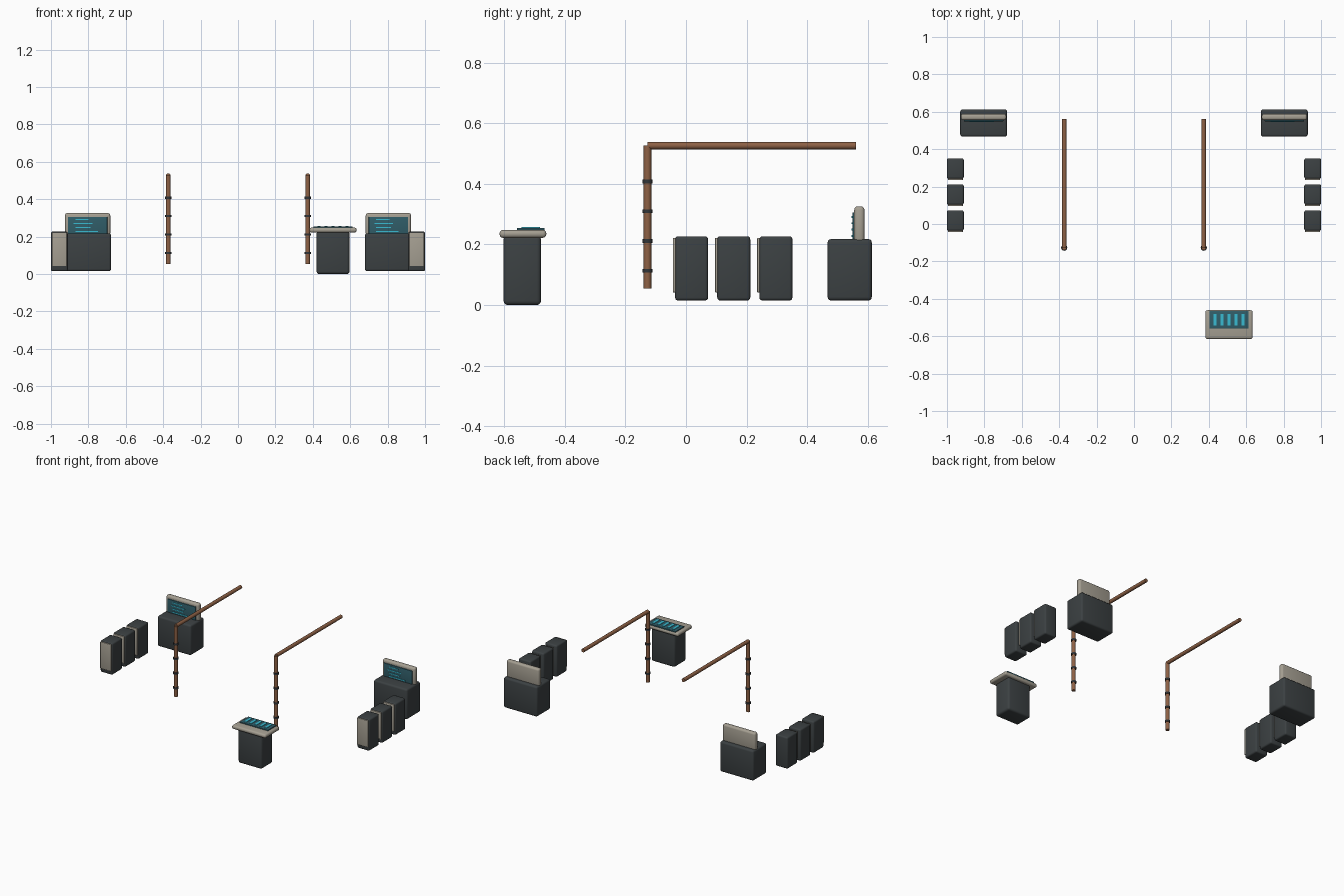
import bpy, bmesh, math
from mathutils import Vector

if "Cube" in bpy.data.objects:
    bpy.data.objects.remove(bpy.data.objects["Cube"])


def mat(name, rgb):
    m = bpy.data.materials.new(name)
    m.diffuse_color = (*rgb, 1)
    m.use_nodes = True
    m.node_tree.nodes["Principled BSDF"].inputs["Base Color"].default_value = m.diffuse_color
    return m


DARK = mat("dark_metal", (0.045, 0.053, 0.056))
BEIGE = mat("beige_plastic", (0.38, 0.35, 0.29))
SCREEN = mat("screen_teal", (0.03, 0.11, 0.14))
CYAN = mat("cyan_glow", (0.04, 0.50, 0.65))
COPPER = mat("copper", (0.27, 0.12, 0.06))
RING = mat("ring_dark", (0.03, 0.035, 0.04))


def finish(bm, name, material):
    me = bpy.data.meshes.new(name)
    bm.to_mesh(me)
    bm.free()
    me.materials.append(material)
    ob = bpy.data.objects.new(name, me)
    bpy.context.collection.objects.link(ob)
    bpy.ops.object.select_all(action='DESELECT')
    ob.select_set(True)
    bpy.context.view_layer.objects.active = ob
    bpy.ops.object.shade_smooth_by_angle(angle=math.radians(35))
    return ob


def box(name, x, y, z, material, bevel=0.0):
    """Box from (min, max) ranges with optional rounded edges."""
    bm = bmesh.new()
    bmesh.ops.create_cube(bm, size=1)
    for v in bm.verts:
        v.co = Vector([(r[0] + r[1]) / 2 + c * (r[1] - r[0])
                       for r, c in zip((x, y, z), v.co)])
    if bevel:
        bmesh.ops.bevel(bm, geom=bm.edges[:], offset=bevel, segments=3,
                        profile=0.5, affect='EDGES')
    return finish(bm, name, material)


def rod(name, a, b, r, material):
    """Cylinder from point a to point b."""
    a, b = Vector(a), Vector(b)
    bm = bmesh.new()
    bmesh.ops.create_cone(bm, cap_ends=True, segments=16, radius1=r,
                          radius2=r, depth=(b - a).length)
    q = Vector((0, 0, 1)).rotation_difference(b - a)
    for v in bm.verts:
        v.co = q @ v.co + (a + b) / 2
    return finish(bm, name, material)


for side, s in (("left", -1), ("right", 1)):
    cx = s * 0.804

    # rear console: cabinet, upright monitor, screen and readout lines
    box(f"{side}_console_cabinet", (cx - 0.125, cx + 0.125), (0.467, 0.613),
        (0.015, 0.218), DARK, 0.012)
    box(f"{side}_monitor", (cx - 0.121, cx + 0.121), (0.555, 0.589),
        (0.205, 0.326), BEIGE, 0.012)
    box(f"{side}_monitor_screen", (cx - 0.105, cx + 0.105), (0.549, 0.558),
        (0.205, 0.306), SCREEN, 0.001)
    for i, w in enumerate((0.07, 0.10, 0.08, 0.12)):
        z = 0.291 - i * 0.021
        x0 = cx - 0.065 - (0.01 if i == 1 else 0)
        box(f"{side}_readout_line_{i + 1}", (x0, x0 + w), (0.546, 0.550),
            (z - 0.003, z + 0.003), CYAN)

    # row of three narrow cabinets with pale front panels
    sx = s * 0.955
    for i in range(3):
        y = -0.036 + i * 0.139
        box(f"{side}_side_cabinet_{i + 1}", (sx - 0.045, sx + 0.045),
            (y, y + 0.109), (0.015, 0.227), DARK, 0.01)
        box(f"{side}_side_panel_{i + 1}", (sx - 0.040, sx + 0.040),
            (y - 0.007, y + 0.002), (0.042, 0.222), BEIGE, 0.002)

    # copper pipe: riser with clamp rings and overhead run
    px, py = s * 0.373, -0.127
    rod(f"{side}_pipe_riser", (px, py, 0.054), (px, py, 0.526), 0.0125, COPPER)
    rod(f"{side}_pipe_overhead", (px, py, 0.526), (px, 0.561, 0.526), 0.012, COPPER)
    for i in range(4):
        z = 0.113 + i * 0.0983
        rod(f"{side}_pipe_ring_{i + 1}", (px, py, z - 0.006),
            (px, py, z + 0.006), 0.0165, RING)

# control pedestal: body, desktop, panel and indicator bars
bx = 0.508
box("pedestal_body", (bx - 0.088, bx + 0.088), (-0.602, -0.478), (0.0, 0.23),
    DARK, 0.014)
box("pedestal_top", (bx - 0.126, bx + 0.126), (-0.615, -0.461), (0.222, 0.248),
    BEIGE, 0.011)
box("pedestal_panel", (bx - 0.105, bx + 0.105), (-0.558, -0.466), (0.244, 0.254),
    SCREEN, 0.001)
for i in range(5):
    x = bx + (i - 2) * 0.0375
    box(f"indicator_bar_{i + 1}", (x - 0.008, x + 0.008), (-0.542, -0.482),
        (0.252, 0.257), CYAN)
